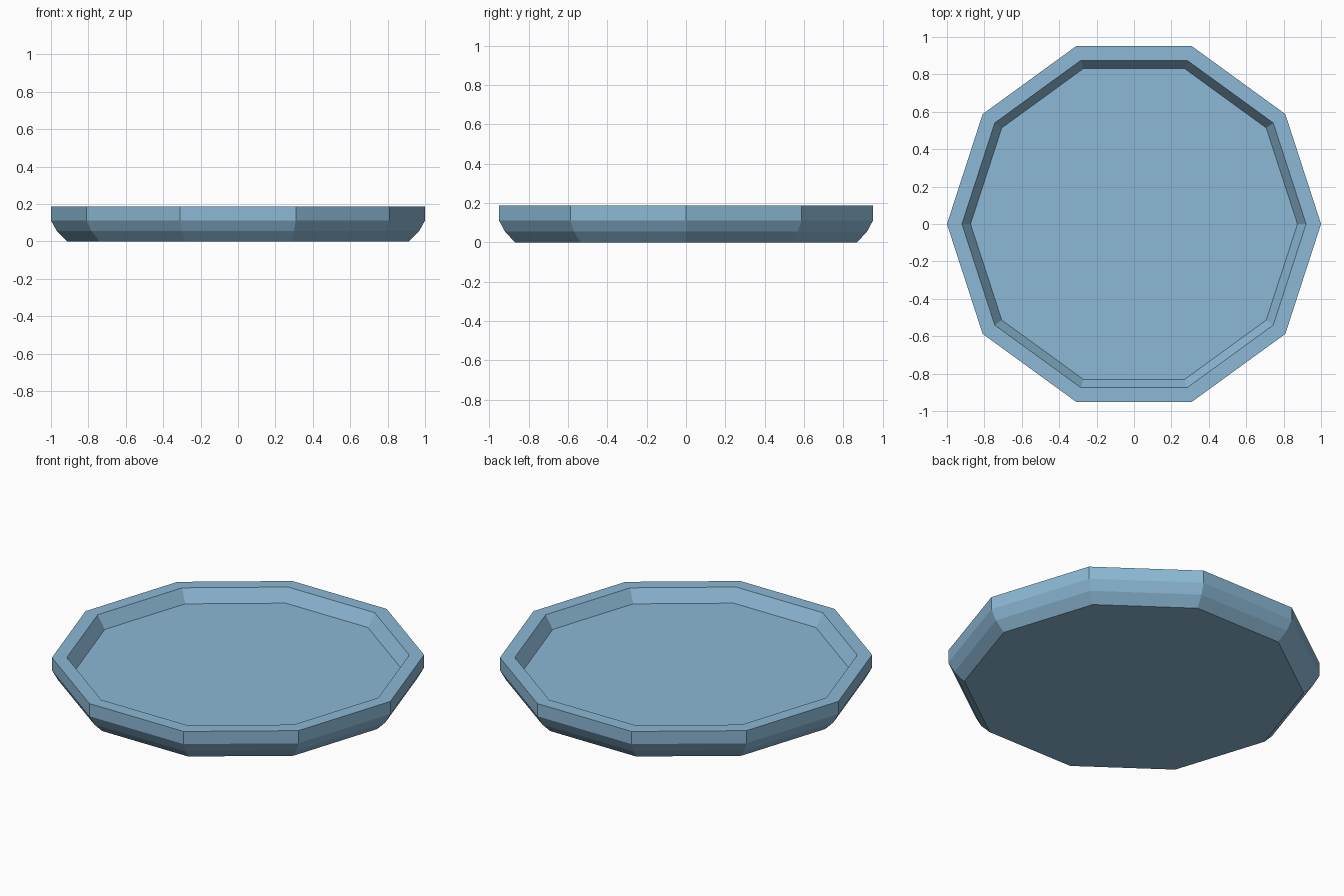
import bpy, bmesh, math

if "Cube" in bpy.data.objects:
    bpy.data.objects.remove(bpy.data.objects["Cube"])

SIDES = 10
# Profile (radius, height) from the underside, over the rim, to the sunken floor
PROFILE = [(0.914, 0.0), (0.968, 0.055), (1.0, 0.112),
           (1.0, 0.187), (0.92, 0.187), (0.874, 0.112)]

blue = bpy.data.materials.new("pale_blue")
blue.diffuse_color = (0.26, 0.48, 0.66, 1)
blue.use_nodes = True
blue.node_tree.nodes["Principled BSDF"].inputs["Base Color"].default_value = blue.diffuse_color

bm = bmesh.new()
# Rings of the tray
rings = []
for r, z in PROFILE:
    rings.append([bm.verts.new((r * math.cos(2 * math.pi * i / SIDES),
                                r * math.sin(2 * math.pi * i / SIDES), z))
                  for i in range(SIDES)])
# Walls and rim
for a, b in zip(rings, rings[1:]):
    for i in range(SIDES):
        j = (i + 1) % SIDES
        bm.faces.new((a[i], a[j], b[j], b[i]))
# Underside and sunken floor
bm.faces.new(rings[0][::-1])
bm.faces.new(rings[-1])
bmesh.ops.recalc_face_normals(bm, faces=bm.faces)

mesh = bpy.data.meshes.new("tray")
bm.to_mesh(mesh)
bm.free()
mesh.materials.append(blue)
tray = bpy.data.objects.new("tray", mesh)
bpy.context.collection.objects.link(tray)
